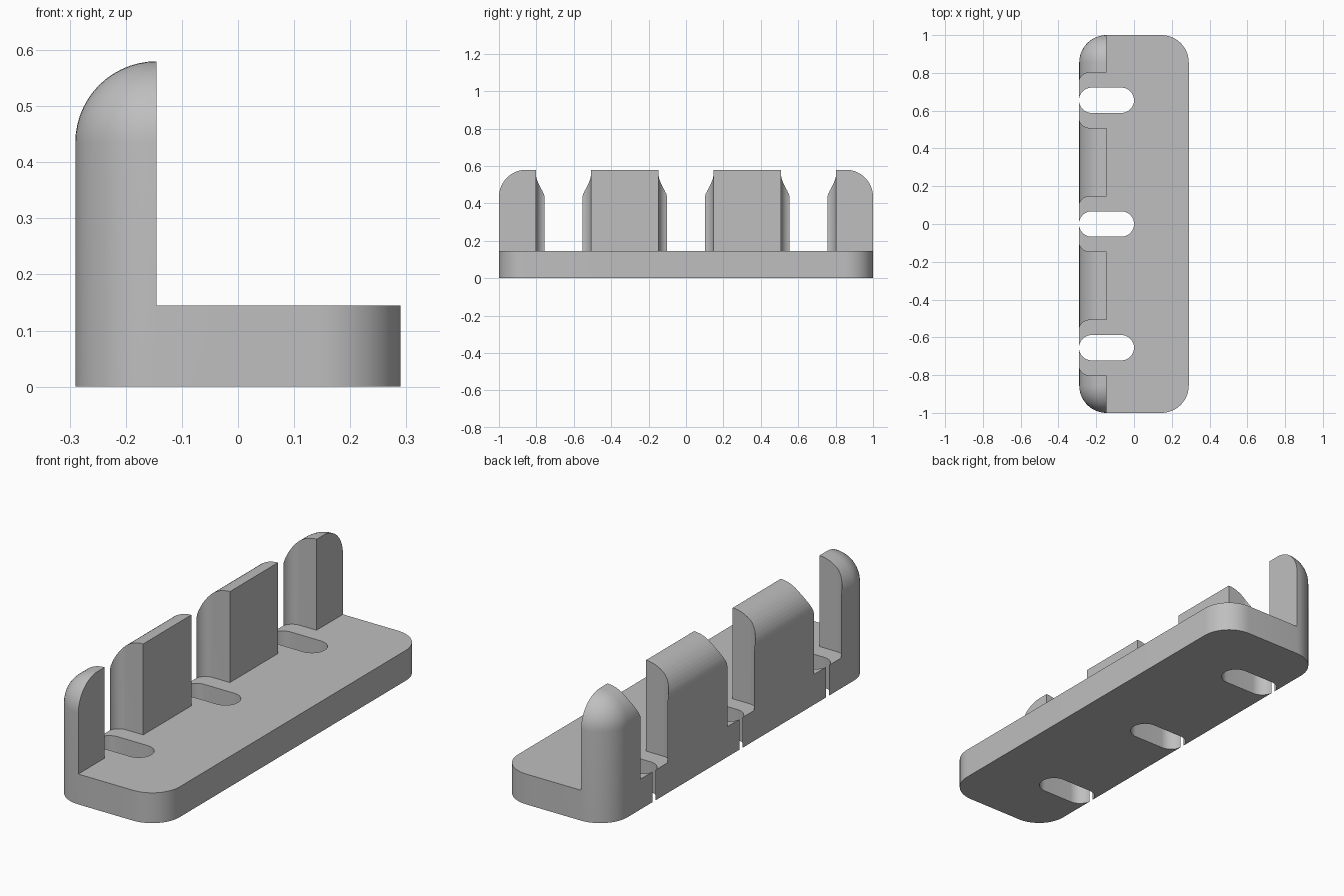
import bpy, bmesh
from math import pi, cos, sin

if "Cube" in bpy.data.objects:
    bpy.data.objects.remove(bpy.data.objects["Cube"])

HALF_W, HEIGHT, BASE, R = 0.29, 0.58, 0.145, 0.145

grey = bpy.data.materials.new("light_grey")
grey.use_nodes = True
colour = (0.52, 0.52, 0.52, 1)
grey.diffuse_color = colour
grey.node_tree.nodes["Principled BSDF"].inputs["Base Color"].default_value = colour


def finish(bm, name):
    bmesh.ops.recalc_face_normals(bm, faces=bm.faces)
    mesh = bpy.data.meshes.new(name)
    bm.to_mesh(mesh)
    bm.free()
    mesh.materials.append(grey)
    obj = bpy.data.objects.new(name, mesh)
    bpy.context.collection.objects.link(obj)
    return obj


def box(x0, x1, y0, y1, z0, z1):
    bm = bmesh.new()
    bmesh.ops.create_cube(bm, size=1)
    for v in bm.verts:
        v.co = (x1 if v.co.x > 0 else x0, y1 if v.co.y > 0 else y0,
                z1 if v.co.z > 0 else z0)
    return bm


def rounded_prism(name, x0, x1, y, half, r, z0, z1, steps=16):
    """Upright prism whose plan is a rectangle with rounded corners."""
    bm = bmesh.new()
    corners = [(x1 - r, half - r), (x0 + r, half - r),
               (x0 + r, r - half), (x1 - r, r - half)]
    pts = []
    for i, (cx, cy) in enumerate(corners):
        for k in range(steps + 1):
            a = (i + k / steps) * pi / 2
            pts.append((cx + r * cos(a), y + cy + r * sin(a), z0))
    face = bm.faces.new([bm.verts.new(p) for p in pts])
    new = bmesh.ops.extrude_face_region(bm, geom=[face])["geom"]
    bmesh.ops.translate(bm, vec=(0, 0, z1 - z0),
                        verts=[g for g in new if isinstance(g, bmesh.types.BMVert)])
    bmesh.ops.remove_doubles(bm, verts=bm.verts, dist=1e-5)
    return finish(bm, name)


# Solid block with rounded corners and a domed upper edge
bm = box(-HALF_W, HALF_W, -1, 1, 0, HEIGHT)
round_edges = [e for e in bm.edges if any(v.co.z > 0 for v in e.verts)]
bmesh.ops.bevel(bm, geom=round_edges, offset=R, segments=14, profile=0.5,
                affect='EDGES')
bracket = finish(bm, "slotted_bracket")

# Step that leaves a low base and a tall back wall
cutters = [finish(box(-0.145, 1, -2, 2, BASE, 1), "step_cutter")]

# Wall gaps and the long slots through the base
for y in (-0.655, 0, 0.655):
    cutters.append(rounded_prism("gap_cutter", -HALF_W - 0.001, 0, y,
                                 0.146, 0.055, BASE, 1))
    cutters.append(rounded_prism("slot_cutter", -HALF_W - 0.001, 0, y,
                                 0.067, 0.0669, -0.1, 0.3))

bpy.context.view_layer.objects.active = bracket
for cutter in cutters:
    cutter.hide_render = True
    mod = bracket.modifiers.new("cut", 'BOOLEAN')
    mod.operation, mod.solver, mod.object = 'DIFFERENCE', 'EXACT', cutter
    bpy.ops.object.modifier_apply(modifier=mod.name)
    bpy.data.objects.remove(cutter)

# Smooth curved faces, keep sharp edges
bpy.ops.object.select_all(action='DESELECT')
bracket.select_set(True)
bpy.ops.object.shade_smooth_by_angle(angle=pi / 6)
